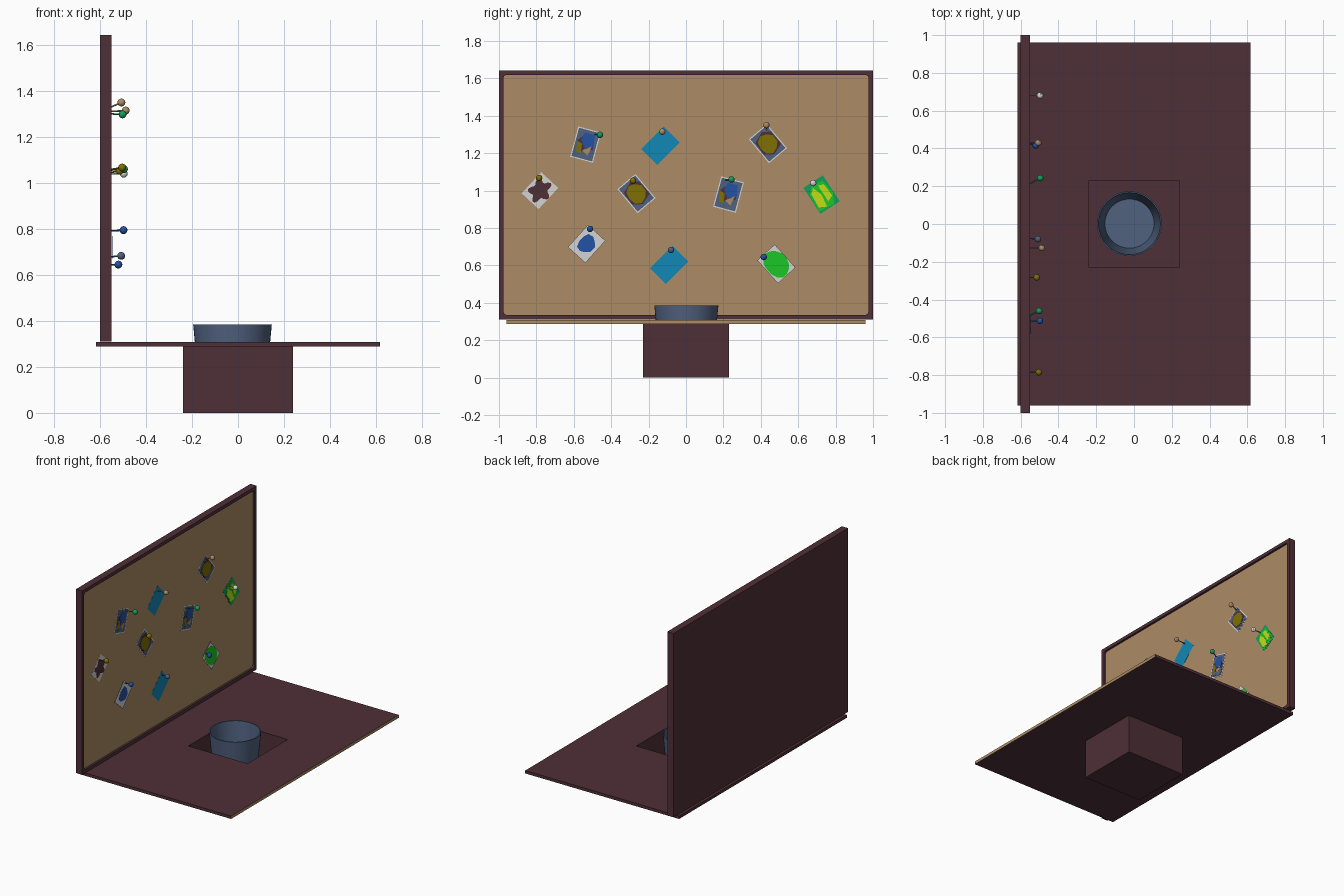
import bpy, bmesh, math
from mathutils import Vector

if "Cube" in bpy.data.objects:
    bpy.data.objects.remove(bpy.data.objects["Cube"])


def lin(c):
    c /= 255
    return c / 12.92 if c < 0.04045 else ((c + 0.055) / 1.055) ** 2.4


def mat(name, *rgb):
    m = bpy.data.materials.new(name)
    m.diffuse_color = (*[lin(c) for c in rgb], 1)
    m.use_nodes = True
    m.node_tree.nodes["Principled BSDF"].inputs["Base Color"].default_value = m.diffuse_color
    return m


M = {n: mat(n, *c) for n, c in {
    "maroon": (78, 47, 55), "tan": (172, 140, 101), "slate": (80, 97, 127),
    "cyan": (17, 135, 182), "white": (212, 212, 212), "olive": (126, 112, 4),
    "blue": (34, 82, 165), "green": (28, 198, 40), "yellow": (196, 222, 24),
    "teal": (18, 160, 92)}.items()}


def finish(name, bm, mats):
    bmesh.ops.recalc_face_normals(bm, faces=bm.faces)
    me = bpy.data.meshes.new(name)
    bm.to_mesh(me)
    bm.free()
    for m in mats:
        me.materials.append(M[m])
    ob = bpy.data.objects.new(name, me)
    bpy.context.collection.objects.link(ob)
    return ob


def loft(name, loops, mats, rule=None, smooth=False):
    """Closed solid through a list of equal loops, capped at both ends."""
    bm = bmesh.new()
    rings = [[bm.verts.new(p) for p in l] for l in loops]
    n = len(rings[0])
    for a, b in zip(rings, rings[1:]):
        for i in range(n):
            j = (i + 1) % n
            bm.faces.new((a[i], a[j], b[j], b[i]))
    bm.faces.new(rings[0])
    bm.faces.new(rings[-1])
    bmesh.ops.recalc_face_normals(bm, faces=bm.faces)
    for f in bm.faces:
        if rule and rule(f):
            f.material_index = 1
        f.smooth = smooth and len(f.verts) == 4 and abs(f.normal.z) < 0.7
    ob = finish(name, bm, mats)
    if smooth:
        bpy.context.view_layer.objects.active = ob
        ob.select_set(True)
        bpy.ops.object.shade_smooth_by_angle(angle=math.radians(35))
        ob.select_set(False)
    return ob


def rect(hx, hy, z):
    return [(-hx, -hy, z), (hx, -hy, z), (hx, hy, z), (-hx, hy, z)]


# table top with a hollow box pedestal sunk below it; front long edge is tan
loft("table_and_box", [
    rect(.24, .231, 0), rect(.24, .231, .288), rect(.617, .96, .288),
    rect(.617, .96, .309), rect(.238, .229, .309), rect(.238, .229, .004)],
    ["maroon", "tan"],
    lambda f: f.normal.x > .9 and f.calc_center_median().x > .6)


# pin board: frame with rounded inner corners around a recessed cork panel
def round_rect(x, hy, hz, r, cz=.977):
    out = []
    for k, (sy, sz) in enumerate(((1, 1), (-1, 1), (-1, -1), (1, -1))):
        for i in range(4):
            a = math.radians(90 * k + 30 * i)
            out.append((x, sy * (hy - r) + r * math.cos(a),
                        cz + sz * (hz - r) + r * math.sin(a)))
    return out


CORK = -.565
loft("pin_board", [
    round_rect(-.6, 1, .666, .001), round_rect(-.55, 1, .666, .001),
    round_rect(-.55, .976, .642, .018), round_rect(CORK, .976, .642, .018)],
    ["maroon", "tan"],
    lambda f: f.normal.x > .9 and f.calc_center_median().x < -.56)


# waste bin standing inside the box
def circle(r, z, n=48):
    return [(-.024 + r * math.cos(2 * math.pi * i / n),
             .002 + r * math.sin(2 * math.pi * i / n), z) for i in range(n)]


loft("bin", [circle(.136, .006), circle(.171, .385), circle(.164, .385),
             circle(.13, .014)], ["slate"], smooth=True)


# papers: stacked thin plates, each a coloured outline in paper coordinates
def box2(hu, hv):
    return [(-hu, -hv), (hu, -hv), (hu, hv), (-hu, hv)]


def blob(ru, rv, n, wave=0, lobes=5):
    pts = []
    for i in range(n):
        a = 2 * math.pi * i / n + .3
        k = 1 + wave * math.cos(lobes * a)
        pts.append((ru * k * math.cos(a), rv * k * math.sin(a)))
    return pts


PORTRAIT = [
    ("white", box2(.063, .084)), ("slate", box2(.057, .078)),
    ("maroon", [(-.05, .01), (-.01, .06), (.045, .01), (.04, -.06), (-.02, -.06)]),
    ("slate", [(-.03, -.07), (.0, -.02), (.05, -.02), (.05, -.07)]),
    ("blue", [(-.02, .062), (.035, .06), (.045, .0), (.0, -.02), (-.03, .02)]),
    ("olive", [(-.048, .01), (-.02, .0), (-.012, -.055), (-.04, -.045)]),
    ("tan", [(-.008, -.035), (.035, .0), (.025, -.055)])]
FLOWER = [
    ("white", box2(.063, .084)), ("slate", box2(.057, .078)),
    ("maroon", [(-.055, -.03), (-.01, -.065), (.055, -.045), (.054, .04),
                (.015, .068), (-.05, .045)]),
    ("olive", blob(.05, .056, 9, .06, 3))]
LEAF = [
    ("teal", box2(.062, .083)),
    ("green", [(-.058, -.07), (.03, -.078), (.058, -.02), (.045, .06),
               (-.02, .07), (-.055, .03)]),
    ("yellow", [(-.05, -.05), (-.01, -.07), (.0, .0), (-.02, .055), (-.045, .03)]),
    ("yellow", [(.01, -.05), (.045, -.035), (.04, .04), (.01, .05)])]
NOTE = [("cyan", box2(.06, .085))]
SPLAT = [("white", box2(.062, .077)), ("maroon", blob(.05, .058, 30, .25))]
SPOT = [("white", box2(.063, .08)), ("blue", blob(.044, .052, 10, .1, 3))]
GRASS = [("white", box2(.063, .083)), ("green", blob(.061, .08, 14, .04, 3))]


def paper(name, layers, cy, cz, deg, x):
    c, s = math.cos(math.radians(deg)), math.sin(math.radians(deg))
    bm = bmesh.new()
    names = []
    for k, (colour, pts) in enumerate(layers):
        if colour not in names:
            names.append(colour)
        x1 = x + .001 * k
        ring = lambda xx: [bm.verts.new((xx, cy + u * c - v * s, cz + u * s + v * c))
                           for u, v in pts]
        a, b = ring(x1 - .001), ring(x1)
        n = len(pts)
        faces = [bm.faces.new(b)]
        if k == 0:
            faces.append(bm.faces.new(a[::-1]))
        faces += [bm.faces.new((a[i], a[(i + 1) % n], b[(i + 1) % n], b[i]))
                  for i in range(n)]
        for f in faces:
            f.material_index = names.index(colour)
    finish(name, bm, names)


# push pins: thin stem and round head
def pin(name, colour, base, head):
    base, head = Vector(base), Vector(head)
    d = head - base
    bm = bmesh.new()
    q = d.to_track_quat('Z', 'Y').to_matrix().to_4x4()
    q.translation = (base + head) / 2
    bmesh.ops.create_cone(bm, cap_ends=True, segments=8, radius1=.003,
                          radius2=.004, depth=d.length, matrix=q)
    n = len(bm.faces)
    r = bmesh.ops.create_uvsphere(bm, u_segments=16, v_segments=10, radius=.017)
    bmesh.ops.translate(bm, verts=r["verts"], vec=head)
    for i, f in enumerate(bm.faces):
        f.smooth = True
        f.material_index = int(i >= n)
    finish(name, bm, ["slate", colour])


# layers, centre y, centre z, turn, plate x, pin colour, pin head x, y, z, base dy, dz
ITEMS = [
    (PORTRAIT, -.537, 1.246, -15, -.56, "teal", -.502, -.46, 1.298, -.03, .003),
    (NOTE, -.136, 1.24, -45, -.56, "tan", -.488, -.127, 1.315, .0, -.005),
    (FLOWER, .438, 1.251, 40, -.56, "tan", -.507, .43, 1.35, .0, -.025),
    (SPLAT, -.781, 1.0, -43, -.56, "olive", -.504, -.785, 1.067, .0, -.01),
    (FLOWER, -.265, .984, 40, -.56, "olive", -.515, -.283, 1.053, .0, -.01),
    (PORTRAIT, .227, .979, -15, -.56, "teal", -.496, .243, 1.06, -.035, -.005),
    (LEAF, .725, .979, 33, -.56, "white", -.497, .68, 1.04, .0, .0),
    (SPOT, -.531, .715, -42, -.547, "blue", -.498, -.513, .795, .0, -.005),
    (NOTE, -.09, .603, -45, -.56, "slate", -.508, -.08, .683, .005, -.005),
    (GRASS, .483, .608, 42, -.554, "blue", -.52, .416, .645, .01, .0)]
for i, (lay, cy, cz, deg, x, col, hx, hy, hz, dy, dz) in enumerate(ITEMS, 1):
    paper(f"paper_{i}", lay, cy, cz, deg, x)
    pin(f"push_pin_{i}", col, (CORK, hy + dy, hz + dz), (hx, hy, hz))
